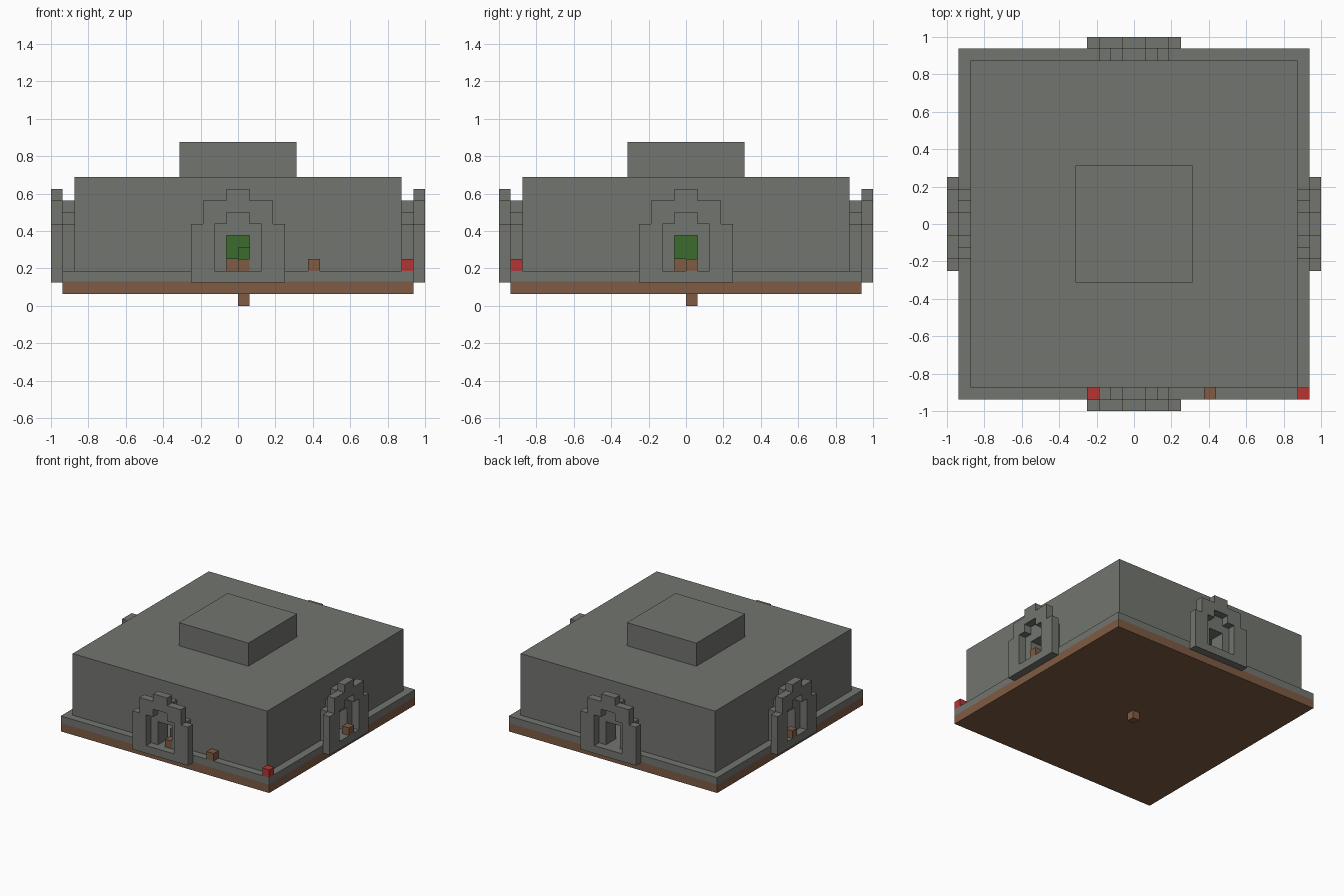
import bpy
import bmesh
from math import pi
from mathutils import Matrix

U = 1 / 16  # size of one block

if "Cube" in bpy.data.objects:
    bpy.data.objects.remove(bpy.data.objects["Cube"], do_unlink=True)


def material(name, rgb):
    mat = bpy.data.materials.new(name)
    mat.use_nodes = True
    mat.diffuse_color = (*rgb, 1)
    mat.node_tree.nodes["Principled BSDF"].inputs["Base Color"].default_value = (*rgb, 1)
    return mat


STONE = material("stone grey", (0.17, 0.178, 0.16))
EARTH = material("earth brown", (0.21, 0.105, 0.057))
RED = material("flower red", (0.46, 0.036, 0.036))
GREEN = material("leaf green", (0.045, 0.145, 0.027))


def prism(name, outline, y0, y1, mat):
    """Extrude an x-z outline from y0 to y1, all in blocks."""
    bm = bmesh.new()
    face = bm.faces.new([bm.verts.new((x * U, y0 * U, z * U)) for x, z in outline])
    new = bmesh.ops.extrude_face_region(bm, geom=[face])["geom"]
    verts = [v for v in new if isinstance(v, bmesh.types.BMVert)]
    bmesh.ops.translate(bm, vec=(0, (y1 - y0) * U, 0), verts=verts)
    bmesh.ops.recalc_face_normals(bm, faces=bm.faces)
    mesh = bpy.data.meshes.new(name)
    bm.to_mesh(mesh)
    bm.free()
    mesh.materials.append(mat)
    obj = bpy.data.objects.new(name, mesh)
    bpy.context.collection.objects.link(obj)
    return obj


def box(name, x0, x1, y0, y1, z0, z1, mat):
    return prism(name, [(x0, z0), (x1, z0), (x1, z1), (x0, z1)], y0, y1, mat)


def square(name, half, z0, z1, mat):
    return box(name, -half, half, -half, half, z0, z1, mat)


def arch(name, steps, bottom, y0, y1, mat):
    """Symmetric stepped arch; steps are (half width, height) pairs."""
    side, z = [], bottom
    for half, top in steps:
        side += [(half, z), (half, top)]
        z = top
    return prism(name, side + [(-x, z) for x, z in reversed(side)], y0, y1, mat)


def cut(obj, cutter):
    mod = obj.modifiers.new("cut", "BOOLEAN")
    mod.operation = "DIFFERENCE"
    mod.solver = "EXACT"
    mod.object = cutter
    bpy.context.view_layer.objects.active = obj
    bpy.ops.object.modifier_apply(modifier=mod.name)
    bpy.data.objects.remove(cutter, do_unlink=True)


# Base: earth layer under a paved layer
square("earth_base", 15, 1, 2.1, EARTH)
square("paving", 15, 2.1, 3, STONE)

# Hollow hall with a doorway on every side, and the raised roof block
hall = square("hall", 14, 3, 11, STONE)
cut(hall, square("cavity", 13, 2.5, 10, STONE))
cut(hall, box("doors_y", -1, 1, -15, 15, 2.5, 6, STONE))
cut(hall, box("doors_x", -15, 15, -1, 1, 2.5, 6, STONE))
square("roof_block", 5, 11, 14, STONE)

# Stepped gateways, two layers deep
for i, side in enumerate(("front", "left", "back", "right")):
    outer = arch(side + "_gate_outer", [(4, 7), (3, 9), (1, 10)], 2, -16, -15, STONE)
    cut(outer, arch("opening", [(2, 7), (1, 8)], 3, -17, -14, STONE))
    inner = arch(side + "_gate_inner", [(3, 7), (2, 8), (1, 9)], 3, -15, -14, STONE)
    cut(inner, box("opening", -1, 1, -16, -13, 2.5, 6, STONE))
    for part in (outer, inner):
        part.data.transform(Matrix.Rotation(i * pi / 2, 4, "Z"))

# Tree inside the hall, its root reaching below the base
box("tree_root", 0, 1, 0, 1, 0, 1, EARTH)
square("tree_trunk", 1, 3, 4, EARTH)
square("tree_leaves", 2, 4, 7, GREEN)


def block(name, x, y, mat, z=3):
    box(name, x, x + 1, y, y + 1, z, z + 1, mat)


# Loose blocks on the paving and in the gateways
block("corner_flower", 14, -15, RED)
block("gate_flower", -4, -15, RED)
block("paving_stump", 6, -15, EARTH)
block("left_gate_stump", 15, 0, EARTH)
block("right_gate_stump", -16, 0, EARTH)
block("front_gate_stump", 0, -15, EARTH)
block("front_gate_leaf", 0, -14, GREEN, 4)
